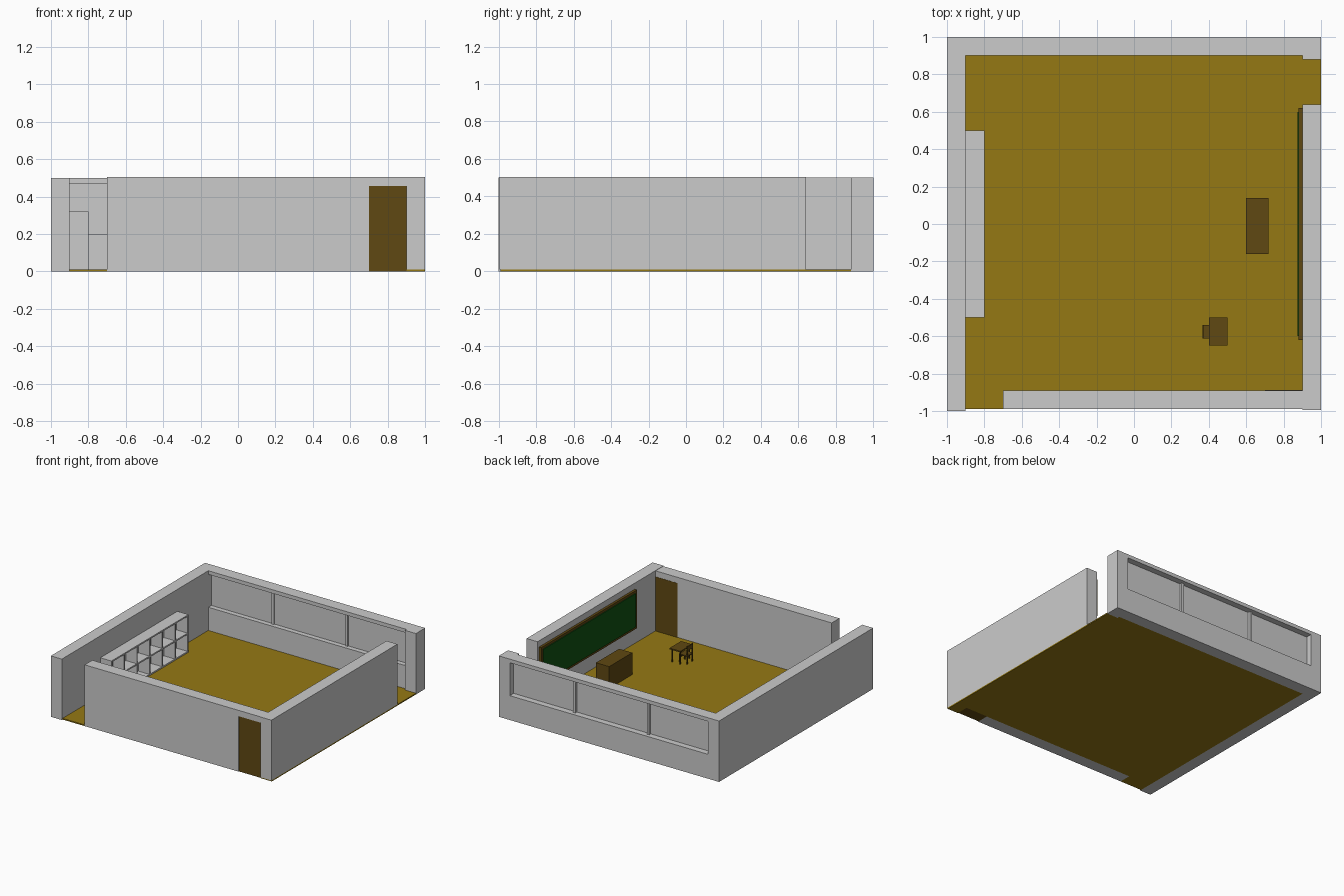
import bpy, bmesh

if "Cube" in bpy.data.objects:
    bpy.data.objects.remove(bpy.data.objects["Cube"])


def material(name, rgb):
    m = bpy.data.materials.new(name)
    m.diffuse_color = (*rgb, 1)
    m.use_nodes = True
    m.node_tree.nodes["Principled BSDF"].inputs["Base Color"].default_value = m.diffuse_color
    return m


FLOOR = material("floor_wood", (0.30, 0.19, 0.007))
DARK = material("dark_wood", (0.115, 0.065, 0.006))
GREEN = material("board_green", (0.005, 0.085, 0.006))


def boxes(name, parts, mat=None):
    """One object from boxes given as (x0, x1, y0, y1, z0, z1)."""
    bm = bmesh.new()
    for x0, x1, y0, y1, z0, z1 in parts:
        verts = bmesh.ops.create_cube(bm, size=1)["verts"]
        for v in verts:
            v.co = (x1 if v.co.x > 0 else x0,
                    y1 if v.co.y > 0 else y0,
                    z1 if v.co.z > 0 else z0)
    me = bpy.data.meshes.new(name)
    bm.to_mesh(me)
    bm.free()
    ob = bpy.data.objects.new(name, me)
    bpy.context.collection.objects.link(ob)
    if mat:
        me.materials.append(mat)
    return ob


def legs(x0, x1, y0, y1, z1, t):
    return [(x, x + t, y, y + t, 0.01, z1) for x in (x0, x1 - t) for y in (y0, y1 - t)]


# floor with the two doorway strips
boxes("floor", [(-0.9, 0.9, -0.89, 0.9, 0, 0.01)], FLOOR)
boxes("front_threshold", [(-0.9, -0.7, -0.99, -0.89, 0, 0.01)], FLOOR)
boxes("right_threshold", [(0.9, 1, -0.99, 0.88, 0, 0.01)], FLOOR)

# plain walls
boxes("left_wall", [(-1, -0.9, -1, 1, 0, 0.5)])
boxes("right_wall", [(0.9, 1, -0.995, 0.64, 0.01, 0.505)])
boxes("right_wall_end", [(0.9, 1, 0.88, 1, 0, 0.5)])
boxes("front_wall", [(-0.7, 0.7, -0.99, -0.89, 0, 0.503),
                     (0.7, 0.9, -0.99, -0.89, 0.455, 0.503)])
boxes("door", [(0.7, 0.9, -0.985, -0.888, 0, 0.455)], DARK)

# back wall with the long window
boxes("back_wall", [(-0.9, 0.9, 0.9, 1, 0, 0.2),
                    (-0.9, 0.9, 0.9, 1, 0.47, 0.5)])
boxes("window_panes", [(-0.9, 0.9, 0.94, 0.95, 0.2, 0.47)])
boxes("window_posts", [(x - 0.01, x + 0.01, 0.93, 0.97, 0.2, 0.47) for x in (-0.335, 0.335)])

# pigeonhole shelf unit
T, COLS = 0.012, 6
step = (1 - T) / COLS
boxes("shelf_boards", [(-0.9, -0.8, -0.5, 0.5, z, z + T) for z in (0.01, 0.16, 0.308)])
boxes("shelf_dividers", [(-0.9, -0.8, -0.5 + i * step, -0.5 + i * step + T, a, b)
                         for i in range(COLS + 1)
                         for a, b in ((0.022, 0.16), (0.172, 0.308))])

# chalkboard
boxes("board_frame", [(0.88, 0.9, -0.62, 0.62, z, z + 0.02) for z in (0.14, 0.435)]
      + [(0.88, 0.9, y, y + 0.02, 0.16, 0.435) for y in (-0.62, 0.6)], DARK)
boxes("board_surface", [(0.873, 0.9, -0.6, 0.6, 0.16, 0.435)], GREEN)

# teacher's desk
boxes("large_desk", [(0.6, 0.72, -0.16, 0.14, 0.01, 0.19)], DARK)

# pupil's desk and chair
boxes("small_desk_top", [(0.4, 0.5, -0.65, -0.5, 0.115, 0.125)], DARK)
boxes("small_desk_legs", legs(0.41, 0.49, -0.64, -0.51, 0.115, 0.008), DARK)
boxes("chair_seat", [(0.367, 0.44, -0.612, -0.54, 0.07, 0.08)], DARK)
boxes("chair_legs", legs(0.367, 0.44, -0.612, -0.54, 0.07, 0.008), DARK)
boxes("chair_back", [(0.365, 0.373, y, y + 0.008, 0.08, 0.16) for y in (-0.612, -0.548)]
      + [(0.365, 0.373, -0.604, -0.548, 0.12, 0.155)], DARK)
